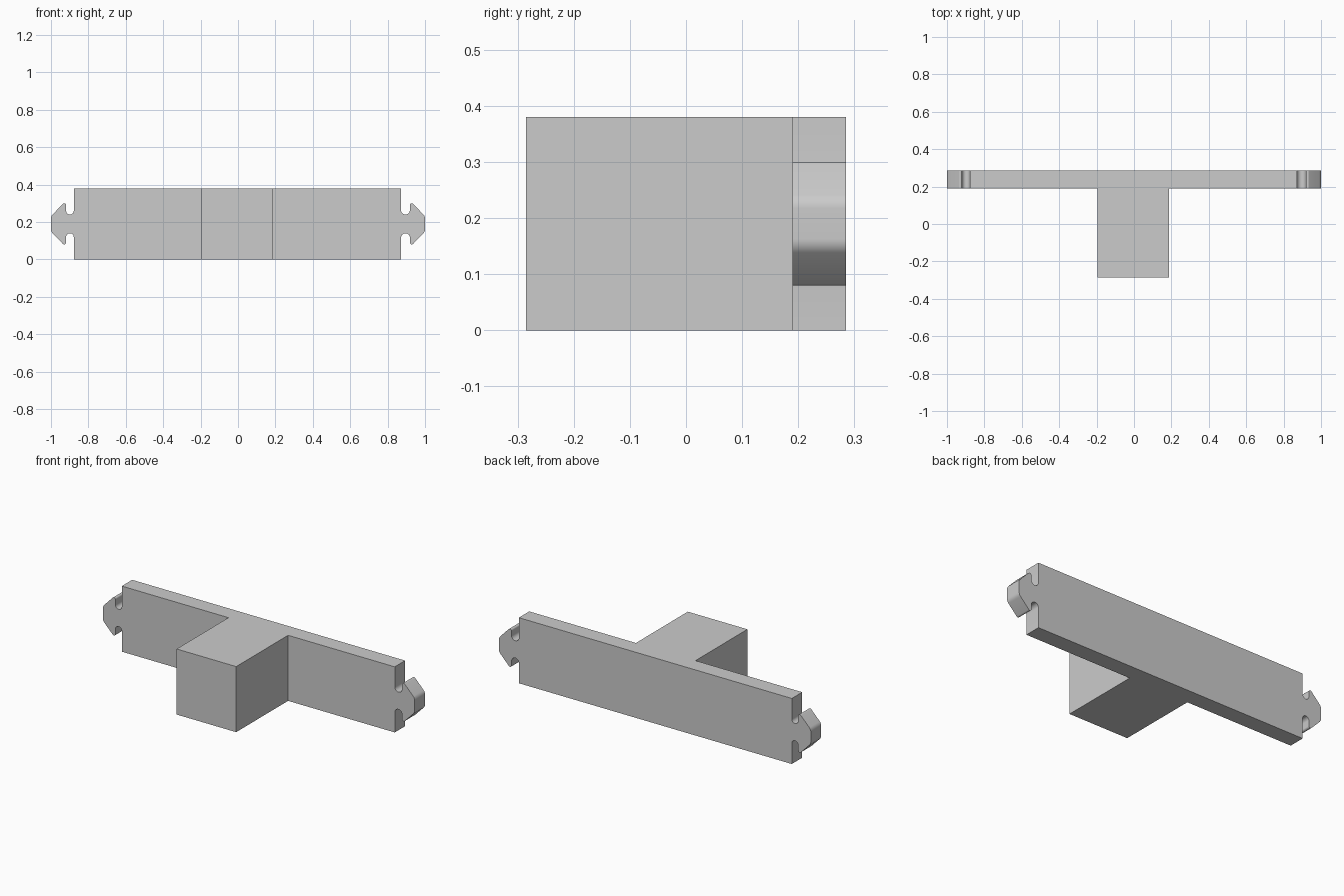
import bpy, bmesh, math
from mathutils import Vector

if "Cube" in bpy.data.objects:
    bpy.data.objects.remove(bpy.data.objects["Cube"])

HEIGHT = 0.38
MID = HEIGHT / 2
PLATE_FRONT, BACK, BLOCK_FRONT = 0.19, 0.285, -0.285
BLOCK_LEFT, BLOCK_RIGHT = 0.188, -0.194
END_LEFT, END_RIGHT = 0.872, 0.878   # plate ends before the clips

grey = bpy.data.materials.new("plain_grey")
grey.use_nodes = True
grey.diffuse_color = (0.6, 0.6, 0.6, 1)
grey.node_tree.nodes["Principled BSDF"].inputs["Base Color"].default_value = (0.6, 0.6, 0.6, 1)


def arc(cx, cz, r, start, end, steps=8):
    angles = [math.radians(start + (end - start) * i / steps) for i in range(steps + 1)]
    return [(cx + r * math.cos(a), cz + r * math.sin(a)) for a in angles]


def clip_outline(end):
    """Plate corner, rounded notch, barb and blunt tip, mirrored about mid height."""
    barb = 0.919
    r = (barb - end) / 2
    upper = [(end, MID)]
    upper += arc(end + r, 0.05 + r, r, 180, 360, 12)   # notch
    upper += arc(barb + 0.01, 0.10, 0.01, 180, 45)     # barb point
    upper += arc(0.965, 0.027, 0.035, 45, 0)           # tip
    lower = [(x, -z) for x, z in reversed(upper)]
    return [(x, z + MID) for x, z in upper + lower]


# Plate outline, with the block's corners set into its top and bottom edges
left = clip_outline(END_LEFT)
right = [(-x, z) for x, z in reversed(clip_outline(END_RIGHT))]
outline = left + [(BLOCK_LEFT, 0), (BLOCK_RIGHT, 0)] + right
outline += [(BLOCK_RIGHT, HEIGHT), (BLOCK_LEFT, HEIGHT)]

bm = bmesh.new()
front = [bm.verts.new((x, PLATE_FRONT, z)) for x, z in outline]
rear = [bm.verts.new((x, BACK, z)) for x, z in outline]
front_face = bm.faces.new(front)
bm.faces.new(rear[::-1])
n = len(outline)
for i in range(n):
    j = (i + 1) % n
    bm.faces.new((front[i], rear[i], rear[j], front[j]))

# Cut the middle of the front face free and pull it out as the block
left_bottom, right_bottom = front[len(left)], front[len(left) + 1]
right_top, left_top = front[-2], front[-1]
bmesh.utils.face_split(front_face, left_bottom, left_top)
rest = next(f for f in bm.faces if left_bottom in f.verts and right_top in f.verts
            and left_top in f.verts)
bmesh.utils.face_split(rest, right_bottom, right_top)
corners = {left_bottom, right_bottom, right_top, left_top}
middle = next(f for f in bm.faces if set(f.verts) == corners)
pulled = bmesh.ops.extrude_discrete_faces(bm, faces=[middle])["faces"][0]
bmesh.ops.translate(bm, verts=pulled.verts, vec=Vector((0, BLOCK_FRONT - PLATE_FRONT, 0)))

# Merge coplanar faces so the block and plate read as one solid
bmesh.ops.dissolve_limit(bm, angle_limit=0.01, verts=bm.verts[:], edges=bm.edges[:])
bmesh.ops.recalc_face_normals(bm, faces=bm.faces[:])

mesh = bpy.data.meshes.new("clip_plate_with_block")
bm.to_mesh(mesh)
bm.free()
mesh.materials.append(grey)
body = bpy.data.objects.new("clip_plate_with_block", mesh)
bpy.context.collection.objects.link(body)
bpy.ops.object.select_all(action="DESELECT")
body.select_set(True)
bpy.context.view_layer.objects.active = body
bpy.ops.object.shade_smooth_by_angle(angle=math.radians(30))
